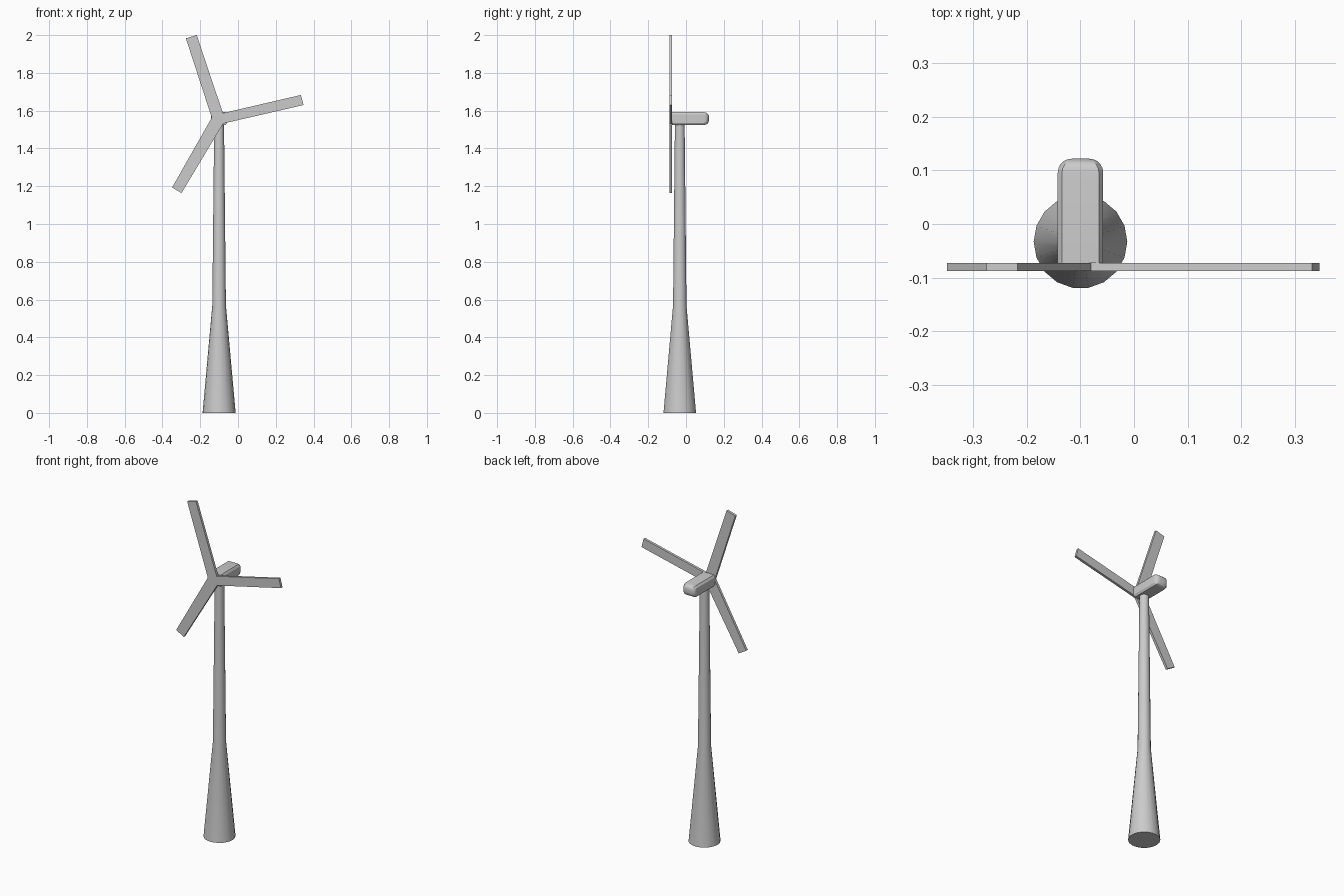
import bpy, bmesh, math

cube = bpy.data.objects.get("Cube")
if cube:
    bpy.data.objects.remove(cube, do_unlink=True)

GREY = 0.6
mat = bpy.data.materials.new("light grey")
mat.use_nodes = True
mat.diffuse_color = (GREY, GREY, GREY, 1)
bsdf = next(n for n in mat.node_tree.nodes if n.type == 'BSDF_PRINCIPLED')
bsdf.inputs["Base Color"].default_value = (GREY, GREY, GREY, 1)

AXIS_X, AXIS_Y = -0.1, -0.033


def loft(name, rings, smooth_angle):
    """Skin a list of equal-length point rings and cap both ends."""
    bm = bmesh.new()
    loops = [[bm.verts.new(p) for p in ring] for ring in rings]
    n = len(loops[0])
    for a, b in zip(loops, loops[1:]):
        for i in range(n):
            j = (i + 1) % n
            bm.faces.new((a[i], a[j], b[j], b[i]))
    bm.faces.new(loops[0])
    bm.faces.new(loops[-1])
    bmesh.ops.recalc_face_normals(bm, faces=bm.faces)
    mesh = bpy.data.meshes.new(name)
    bm.to_mesh(mesh)
    bm.free()
    mesh.materials.append(mat)
    obj = bpy.data.objects.new(name, mesh)
    bpy.context.collection.objects.link(obj)
    if smooth_angle:
        bpy.ops.object.select_all(action='DESELECT')
        obj.select_set(True)
        bpy.context.view_layer.objects.active = obj
        bpy.ops.object.shade_smooth_by_angle(angle=math.radians(smooth_angle))
    return obj


def circle(radius, z, sides=18):
    steps = [math.tau * i / sides for i in range(sides)]
    return [(AXIS_X + radius * math.cos(t), AXIS_Y + radius * math.sin(t), z) for t in steps]


# Tower: flared base below a slender shaft
loft("tower", [circle(0.0875, 0), circle(0.036, 0.57), circle(0.026, 1.535)], 30)


# Nacelle: chamfered box with a rounded rear end
def nacelle_ring(y, inset):
    w, h = 0.0425 - inset, 0.034 - inset
    cx, cz = min(0.008, w * 0.4), min(0.012, h * 0.4)
    outline = [(w, h - cz), (w - cx, h), (cx - w, h), (-w, h - cz),
               (-w, cz - h), (cx - w, -h), (w - cx, -h), (w, cz - h)]
    return [(AXIS_X + x, y, 1.558 + z) for x, z in outline]


ROUND = 0.026
rings = [nacelle_ring(-0.073, 0)]
for i in range(6):
    t = math.pi / 2 * i / 5
    rings.append(nacelle_ring(0.096 + ROUND * math.sin(t), ROUND * (1 - math.cos(t))))
loft("nacelle", rings, 30)

# Rotor: three flat blades meeting at the hub, as one extruded outline
outline = [(0.333, 1.683), (-0.08, 1.587),
           (-0.218, 2.0), (-0.276, 1.983), (-0.139, 1.563),
           (-0.349, 1.193), (-0.299, 1.164), (-0.078, 1.532),
           (0.347, 1.63)]
loft("rotor_blades", [[(x, y, z) for x, z in outline] for y in (-0.088, -0.073)], 0)
